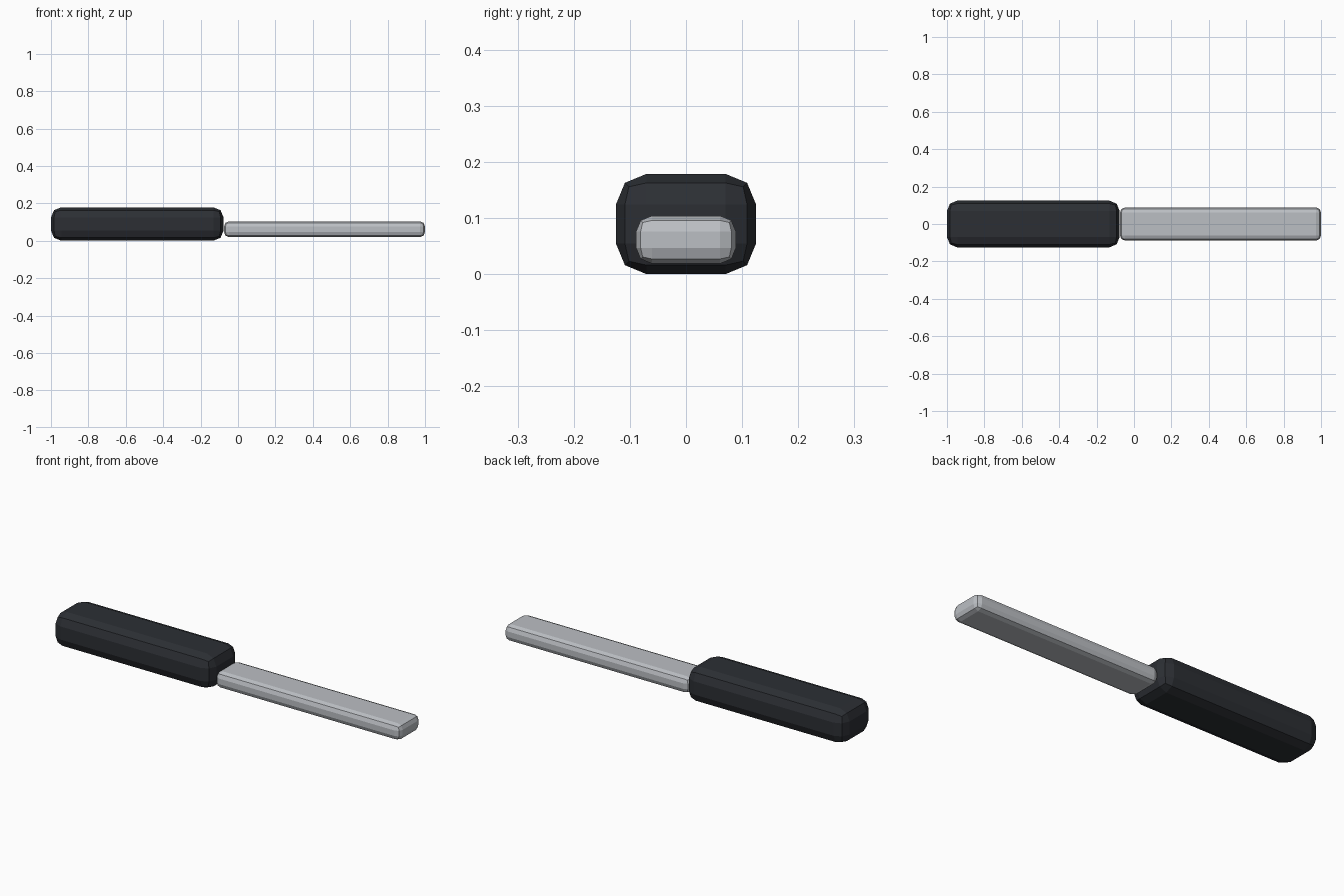
import bpy

if "Cube" in bpy.data.objects:
    bpy.data.objects.remove(bpy.data.objects["Cube"])


def material(name, color):
    mat = bpy.data.materials.new(name)
    mat.diffuse_color = color
    mat.use_nodes = True
    mat.node_tree.nodes["Principled BSDF"].inputs["Base Color"].default_value = mat.diffuse_color
    return mat


def rounded_bar(name, lo, hi, bevel, mat):
    """Box between two corners with two-segment bevelled edges."""
    center = [(a + b) / 2 for a, b in zip(lo, hi)]
    bpy.ops.mesh.primitive_cube_add(size=1, location=center)
    obj = bpy.context.object
    obj.name = name
    obj.scale = [b - a for a, b in zip(lo, hi)]
    bpy.ops.object.transform_apply(location=False, rotation=False, scale=True)
    mod = obj.modifiers.new("rounded_edges", 'BEVEL')
    mod.width = bevel
    mod.segments = 2
    mod.limit_method = 'NONE'
    obj.data.materials.append(mat)
    return obj


dark = material("dark_grip", (0.025, 0.028, 0.034, 1))
metal = material("metal", (0.5, 0.52, 0.55, 1))

# Chunky grip
rounded_bar("handle", (-1.0, -0.125, 0.0), (-0.077, 0.125, 0.179), 0.055, dark)

# Slim flat bar, set low against the grip
rounded_bar("blade", (-0.075, -0.089, 0.019), (1.0, 0.089, 0.104), 0.028, metal)
